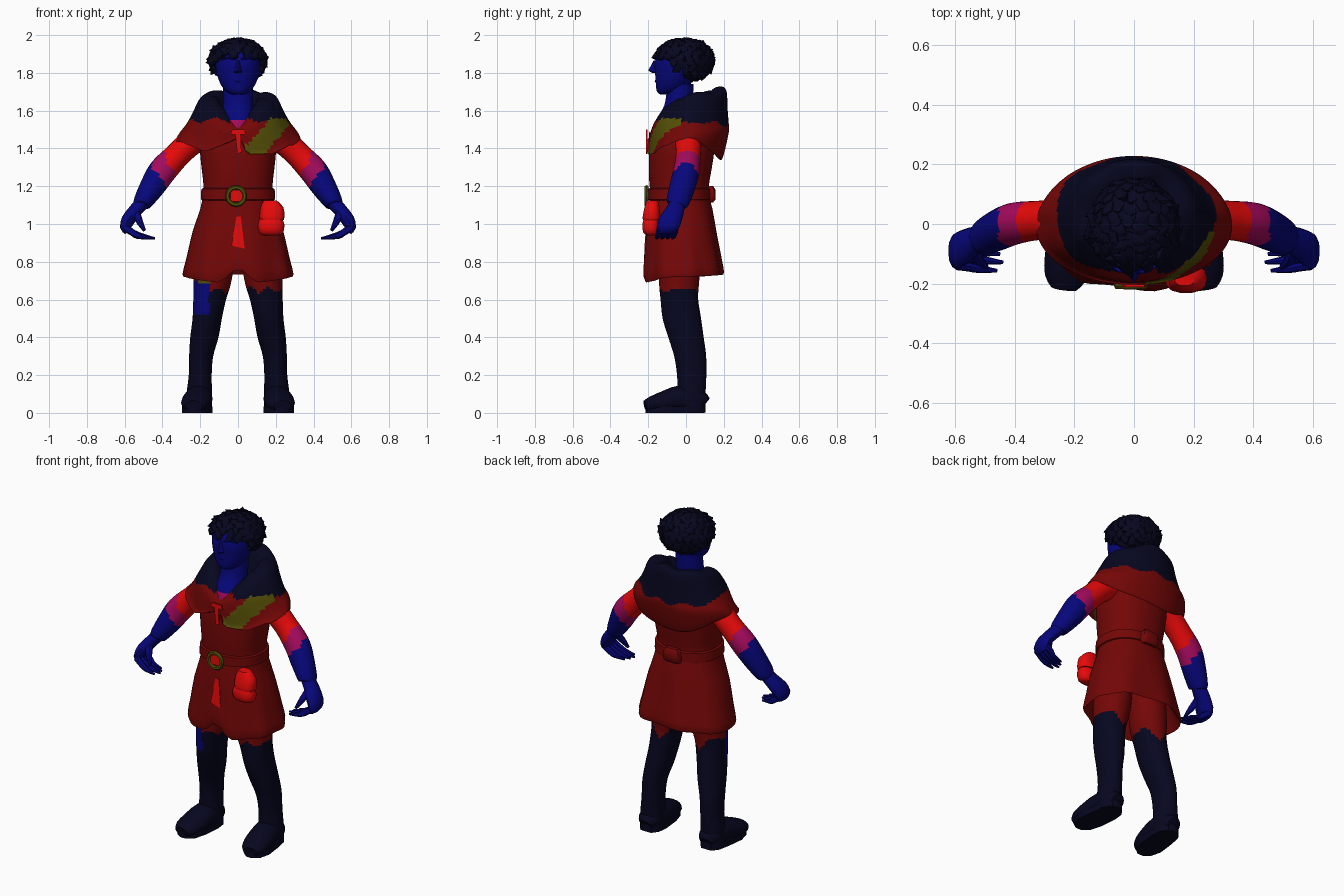
import bpy, bmesh, random
from math import sin, cos, pi, sqrt
from mathutils import Vector, Matrix

random.seed(4)
if "Cube" in bpy.data.objects:
    bpy.data.objects.remove(bpy.data.objects["Cube"])


def material(name, *rgb):
    m = bpy.data.materials.new(name)
    m.use_nodes = True
    m.diffuse_color = (*rgb, 1)
    m.node_tree.nodes["Principled BSDF"].inputs["Base Color"].default_value = (*rgb, 1)
    return m


navy = material("dark navy", .002, .002, .014)
blue = material("deep blue", .002, .002, .2)
crimson = material("dark red", .175, .002, .002)
scarlet = material("bright red", .88, .003, .003)
magenta = material("magenta", .38, .003, .11)
olive = material("olive", .09, .078, .002)
made = []


def finish(name, bm, mats, rule=None):
    """Turn a bmesh into a named object; rule(centre) picks each face's material."""
    bmesh.ops.recalc_face_normals(bm, faces=bm.faces)
    mats = mats if isinstance(mats, list) else [mats]
    if rule:
        for f in bm.faces:
            f.material_index = rule(f.calc_center_median())
    mesh = bpy.data.meshes.new(name)
    bm.to_mesh(mesh)
    bm.free()
    for m in mats:
        mesh.materials.append(m)
    ob = bpy.data.objects.new(name, mesh)
    bpy.context.collection.objects.link(ob)
    made.append(ob)


def refine(rows, k):
    """Smoothly interpolate extra rows between the given ones."""
    out = []
    for i in range(len(rows) - 1):
        a, b, c, d = (rows[min(max(j, 0), len(rows) - 1)] for j in range(i - 1, i + 3))
        for s in range(k):
            t = s / k
            out.append([q + t / 2 * (r - p + t * (2 * p - 5 * q + 4 * r - w + t * (3 * (q - r) + w - p)))
                        for p, q, r, w in zip(a, b, c, d)])
    return out + [rows[-1]]


def skin(name, rings, mats, rule=None):
    bm = bmesh.new()
    vs = [[bm.verts.new(p) for p in r] for r in rings]
    n = len(vs[0])
    for a, b in zip(vs, vs[1:]):
        for i in range(n):
            bm.faces.new((a[i], a[(i + 1) % n], b[(i + 1) % n], b[i]))
    bm.faces.new(vs[0])
    bm.faces.new(vs[-1])
    finish(name, bm, mats, rule)


def loft(name, rows, mats, n=20, k=2, side=1, rule=None, tweak=None, power=1):
    """Stack level rings (x, y, z, radius x, radius y, front rise, back rise)."""
    rings = []
    for cx, cy, z, rx, ry, fr, bk in refine([list(r) + [0] * (7 - len(r)) for r in rows], k):
        ring = []
        for i in range(n):
            a = 2 * pi * (i + .5) / n - pi / 2
            c, s = cos(a), sin(a)
            p = Vector((cx + rx * abs(c) ** power * (1 if c > 0 else -1),
                        cy + ry * abs(s) ** power * (1 if s > 0 else -1),
                        z + s * s * (fr if s < 0 else bk)))
            if tweak:
                tweak(p, a)
            p.x *= side
            ring.append(p)
        rings.append(ring)
    skin(name, rings, mats, rule)


def tube(name, rows, mats, n=12, k=2, side=1, axis=(0, 1, 0), rule=None):
    """Sweep an oval (x, y, z, radius along axis, other radius) down a path."""
    rows = refine(rows, k)
    pts = [Vector(r[:3]) for r in rows]
    rings = []
    for i, r in enumerate(rows):
        t = (pts[min(i + 1, len(pts) - 1)] - pts[max(i - 1, 0)]).normalized()
        u = Vector(axis)
        u = (u - t * u.dot(t)).normalized()
        v = t.cross(u)
        ring = [pts[i] + u * r[3] * cos(2 * pi * j / n) + v * r[4] * sin(2 * pi * j / n) for j in range(n)]
        rings.append([Vector((p.x * side, p.y, p.z)) for p in ring])
    skin(name, rings, mats, rule)


def hull(name, pts, mat):
    bm = bmesh.new()
    for p in pts:
        bm.verts.new(p)
    res = bmesh.ops.convex_hull(bm, input=bm.verts)
    bmesh.ops.delete(bm, geom=[v for v in res["geom_interior"] if isinstance(v, bmesh.types.BMVert)], context="VERTS")
    finish(name, bm, mat)


def plate(name, outline, y, mat, lean=0, z0=0):
    """Thin front-facing plate from an x, z outline."""
    hull(name, [(x, y + lean * (z - z0) + d, z) for x, z in outline for d in (0, .008)], mat)


# Tunic with flared, slit skirt
def tunic_shape(p, a):
    low = min(max((1.1 - p.z) / .4, 0), 1)
    p.y += .010 * low * cos(7 * a)
    p.x *= 1 + .015 * low * sin(9 * a)
    if p.y < -.05 and abs(p.x) < .09 and p.z < .83:
        p.z += (.09 - abs(p.x))


loft("tunic", [(0, -.01, 1.53, .14, .12), (0, -.02, 1.46, .195, .165), (0, -.025, 1.36, .2, .172),
               (0, -.035, 1.23, .185, .16), (0, -.035, 1.16, .185, .155), (0, -.03, 1.08, .2, .17),
               (0, -.025, .96, .24, .185), (0, -.015, .82, .272, .2), (0, -.012, .735, .292, .208, -.03, .01),
               (0, -.012, .74, .272, .19, -.03, .01), (0, -.02, .92, .19, .14)],
     crimson, n=48, k=2, tweak=tunic_shape, power=.88)
loft("belt", [(0, -.035, 1.125, .188, .158), (0, -.035, 1.13, .198, .168), (0, -.035, 1.185, .195, .167),
              (0, -.035, 1.19, .186, .158)], crimson, n=32, k=1, power=.88)
loft("belt_knot", [(0, .125, 1.115, .05, .02), (0, .128, 1.13, .06, .03), (0, .128, 1.18, .055, .03),
                   (0, .125, 1.2, .04, .02)], crimson, n=10, k=1, power=.6)
plate("belt_tail", [(-.008, 1.04), (.015, 1.04), (-.035, .885), (.035, .87)], -.205, scarlet, .07, 1.09)
plate("buckle_inset", [(-.04, 1.12), (.03, 1.12), (-.04, 1.18), (.03, 1.18)], -.21, scarlet)
bpy.ops.mesh.primitive_torus_add(major_segments=12, minor_segments=6, major_radius=.046, minor_radius=.012,
                                 location=(-.01, -.208, 1.148), rotation=(pi / 2, 0, 0))
buckle = bpy.context.object
buckle.name = "belt_buckle"
buckle.data.materials.append(olive)
made.append(buckle)

# Hip pouch
loft("pouch", [(.175, -.18, .94, .04, .025), (.175, -.185, .955, .065, .042), (.175, -.187, 1.0, .07, .045),
               (.175, -.185, 1.03, .058, .038)], scarlet, n=14, power=.8)
loft("pouch_flap", [(.18, -.183, 1.02, .062, .046), (.18, -.183, 1.04, .066, .047), (.18, -.18, 1.09, .06, .04),
                    (.17, -.178, 1.125, .035, .03)], scarlet, n=14, power=.8)


# Hood and shoulder cape in one cloth; the left front corner hangs lower
def cape_shape(p, a):
    w = min(max((1.54 - p.z) / .09, 0), 1) if abs(p.x) + abs(p.y) > .22 else 0
    if sin(a) < 0:
        if p.z > 1.5:
            p.z -= .5 * max(0, .12 - abs(p.x))
        drop, knee = (.08, .05) if p.x > 0 else (.065, .17)
        p.z -= drop * w * min(1, abs(p.x) / knee) * min(1, max(0, .34 - abs(p.x)) / .16)
    p.z += .008 * sin(5 * a + 1) * (sin(a) > -.5)


def cape_colour(c):
    band = abs((c.x - .155) * .75 - (c.z - 1.465) * .65)
    if band < .05 and c.y < -.03 and c.x > .04 and c.z < 1.56:
        return 2
    return int(c.z < 1.55 - .12 * max(c.y, 0) + .012 * sin(40 * c.x))


loft("hooded_cape", [(0, -.03, 1.5, .085, .08), (0, .03, 1.66, .105, .1, -.08, .03), (0, .045, 1.69, .145, .145, -.08, .03),
                     (0, .035, 1.67, .2, .18, -.08, .025), (0, .02, 1.6, .238, .2, -.05, .01),
                     (0, .015, 1.54, .27, .21, -.035), (0, .015, 1.485, .312, .212, -.03),
                     (0, -.005, 1.45, .33, .2, 0, -.1), (0, -.005, 1.46, .31, .18, 0, -.1), (0, 0, 1.5, .2, .14)],
     [navy, crimson, olive], n=80, k=5, rule=cape_colour, tweak=cape_shape)
plate("cape_clasp", [(-.04, 1.475), (.04, 1.475), (-.03, 1.5), (.035, 1.5)], -.212, scarlet)
plate("clasp_cord", [(-.014, 1.48), (.014, 1.48), (-.004, 1.37), (.018, 1.38)], -.212, scarlet)

# Neck and head
loft("neck", [(0, -.075, 1.47, .08, .1), (0, -.075, 1.55, .08, .085), (0, -.04, 1.63, .08, .075),
              (0, -.03, 1.74, .08, .07)], [blue, magenta], k=4, rule=lambda c: int(c.z < 1.555))
loft("head", [(0, -.1, 1.685, .03, .035), (0, -.088, 1.7, .06, .066), (0, -.07, 1.735, .09, .09),
              (0, -.052, 1.79, .112, .112), (0, -.04, 1.85, .12, .127), (0, -.028, 1.91, .115, .118),
              (0, -.02, 1.95, .07, .08)], blue, n=24, k=3)
hull("nose", [(-.012, -.155, 1.865), (.012, -.155, 1.865), (0, -.172, 1.865), (0, -.2, 1.812), (-.026, -.155, 1.802),
              (.026, -.155, 1.802), (0, -.175, 1.798)], blue)
tube("lips", [(-.038, -.142, 1.763, .006, .004), (0, -.158, 1.757, .008, .008), (.038, -.142, 1.763, .006, .004)],
     blue, n=8, k=3)
for s, side in ((1, "left"), (-1, "right")):
    tube(side + "_brow", [(.018, -.161, 1.872, .006, .005), (.05, -.155, 1.88, .008, .006),
                          (.085, -.13, 1.872, .005, .004)], blue, n=8, side=s)
    tube(side + "_ear", [(.112, -.02, 1.79, .012, .01), (.122, -.015, 1.82, .02, .012),
                         (.125, -.01, 1.85, .015, .01)], blue, n=8, side=s)

# Curly hair: a cap covered with pointed locks above a slanting hairline
bm = bmesh.new()
bmesh.ops.create_icosphere(bm, subdivisions=4, radius=1, matrix=Matrix.Translation((0, -.008, 1.872))
                           @ Matrix.Diagonal((.14, .154, .108, 1)))
bmesh.ops.delete(bm, geom=[v for v in bm.verts if v.co.z < 1.79 - .72 * v.co.y], context="VERTS")
count = 150
for i in range(count):
    h = 1 - 2 * (i + .5) / count
    r, a = sqrt(1 - h * h), i * 2.39996
    d = Vector((r * cos(a), r * sin(a), h))
    p = Vector((d.x * .142, -.01 + d.y * .15, 1.866 + d.z * .106))
    if p.z < 1.79 - .72 * p.y:
        continue
    turn = d.to_track_quat("Z", "Y").to_matrix().to_4x4() @ Matrix.Rotation(random.uniform(0, 2 * pi), 4, "Z")
    lock = bmesh.ops.create_icosphere(bm, subdivisions=1, radius=1, matrix=Matrix.Translation(p) @ turn
                                      @ Matrix.Diagonal((random.uniform(.03, .05), .024, .018, 1)))["verts"]
    tip = max(lock, key=lambda v: (v.co - p).dot(turn.to_3x3() @ Vector((1, 0, .35))))
    tip.co += Vector((d.x, d.y * .6, d.z * .4)) * random.uniform(0, .025)
finish("curly_hair", bm, navy)

# Arms, hands, legs and boots
for s, side in ((1, "left"), (-1, "right")):
    def sleeve(c):
        d = abs(c.x) * .85 - c.z * .5 + .008 * sin(55 * c.y + 30 * c.z)
        return 0 if d < -.355 else 1 if d < -.27 else 2

    tube(side + "_arm", [(.18, .01, 1.47, .07, .07), (.25, .012, 1.43, .07, .07), (.32, .012, 1.365, .066, .068),
                         (.40, .002, 1.28, .07, .074), (.455, -.02, 1.195, .068, .066), (.505, -.045, 1.115, .06, .05),
                         (.512, -.05, 1.1, .045, .04)],
         [scarlet, magenta, blue], n=28, k=6, side=s, rule=sleeve)
    tube(side + "_palm", [(.505, -.045, 1.115, .042, .038), (.545, -.06, 1.07, .05, .036), (.582, -.083, 1.02, .06, .036),
                          (.596, -.098, .98, .056, .028), (.585, -.1, .955, .045, .015)], blue, side=s)
    for f in range(4):
        y, reach = -.055 - .028 * f, (.03, .01, 0, .02)[f]
        tube(f"{side}_finger_{f + 1}", [(.595, y, .98, .016, .018), (.555, y - .005, .952, .016, .018),
                                        (.5 + reach, y - .012, .934, .014, .014), (.44 + reach, y - .018, .924, .006, .006)],
             blue, n=8, side=s)
    tube(side + "_thumb", [(.54, -.09, 1.06, .02, .022), (.52, -.125, 1.01, .018, .018),
                           (.495, -.145, .965, .008, .008)], blue, n=8, side=s)

    def leg_colour(c):
        if c.x < -.152 and c.y < -.04 and .53 < c.z < .7:
            return 3 if c.z > .68 and c.x > -.21 else 2
        return int(c.z < .65 - (.07 * max(0, 1 - abs(abs(c.x) - .13) / .06) if c.y > 0 else .015 * sin(70 * c.x)))

    loft(side + "_leg", [(.115, -.03, .93, .1, .11), (.13, -.035, .76, .105, .11), (.138, -.037, .67, .097, .105),
                         (.15, -.035, .6, .087, .1), (.163, -.022, .5, .078, .102), (.178, 0, .4, .075, .094),
                         (.195, .022, .3, .064, .085), (.2, .03, .2, .061, .078), (.205, .03, .1, .068, .074),
                         (.207, .03, .003, .07, .074)], [crimson, navy, blue, olive], n=32, k=5, side=s, rule=leg_colour)
    tube(side + "_boot_foot", [(.205, .1, .045, .04, .04), (.205, .07, .062, .064, .06), (.208, -.02, .075, .074, .073),
                               (.22, -.11, .06, .08, .058), (.23, -.18, .045, .07, .043),
                               (.235, -.216, .036, .045, .03)], navy, n=16, side=s, axis=(1, 0, 0))
    hull(side + "_boot_sole", [(s * x, y, z) for z in (0, .035) for x, y in
                               ((.17, .098), (.24, .098), (.27, .06), (.285, -.02), (.297, -.12), (.28, -.19),
                                (.245, -.215), (.205, -.215), (.165, -.18), (.145, -.11), (.135, 0), (.142, .06))], navy)

# Smooth cloth and skin, keeping sharp edges
bpy.ops.object.select_all(action="DESELECT")
for ob in made:
    ob.select_set(True)
bpy.context.view_layer.objects.active = made[0]
bpy.ops.object.shade_smooth_by_angle(angle=.75)
